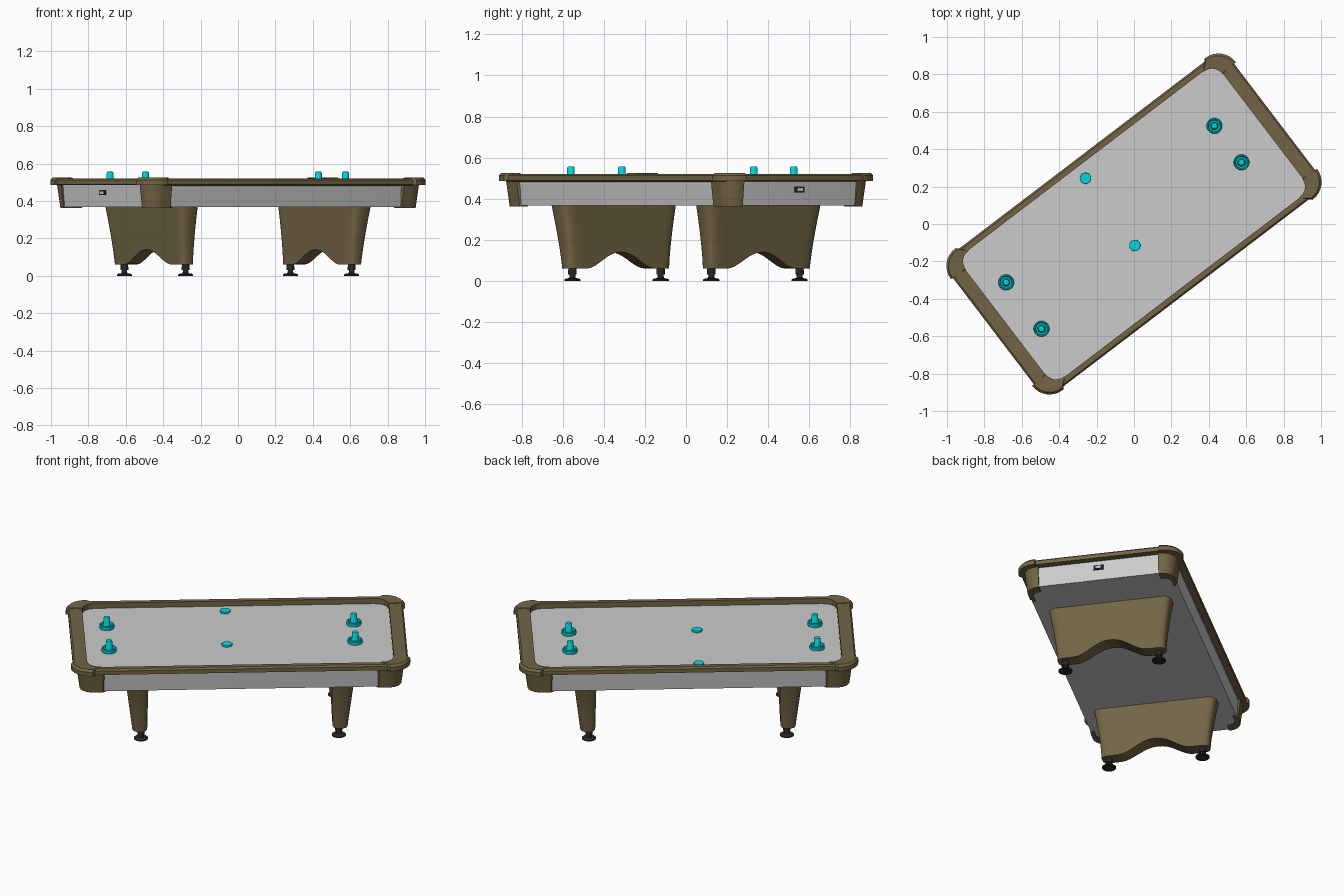
import bpy, bmesh, math
from mathutils import Matrix, Vector

if "Cube" in bpy.data.objects:
    bpy.data.objects.remove(bpy.data.objects["Cube"])

ROT = Matrix.Rotation(math.radians(37.3), 4, 'Z')   # table sits diagonally


def material(name, rgb):
    m = bpy.data.materials.new(name)
    m.diffuse_color = (*rgb, 1)
    m.use_nodes = True
    m.node_tree.nodes["Principled BSDF"].inputs["Base Color"].default_value = m.diffuse_color
    return m


BROWN = material("brown", (0.17, 0.13, 0.06))
CYAN = material("cyan", (0.0, 0.68, 0.73))
DARK = material("dark", (0.02, 0.02, 0.025))


def loft(name, rings, mat=None, cap=True, cyclic=False, angle=30):
    """Skin closed rings of equal length; ends are filled with strips."""
    bm = bmesh.new()
    vs = [[bm.verts.new(ROT @ Vector(p)) for p in r] for r in rings]
    n = len(rings[0])
    for k in range(len(vs) if cyclic else len(vs) - 1):
        a, b = vs[k], vs[(k + 1) % len(vs)]
        for i in range(n):
            j = (i + 1) % n
            bm.faces.new((a[i], a[j], b[j], b[i]))
    if cap:
        for r in (vs[0], vs[-1]):
            for i in range(n // 2 - 1):
                bm.faces.new((r[i], r[i + 1], r[n - 2 - i], r[n - 1 - i]))
    bmesh.ops.recalc_face_normals(bm, faces=bm.faces)
    me = bpy.data.meshes.new(name)
    bm.to_mesh(me)
    bm.free()
    ob = bpy.data.objects.new(name, me)
    bpy.context.collection.objects.link(ob)
    if mat:
        me.materials.append(mat)
    bpy.ops.object.select_all(action='DESELECT')
    ob.select_set(True)
    bpy.context.view_layer.objects.active = ob
    bpy.ops.object.shade_smooth_by_angle(angle=math.radians(angle))
    return ob


def arc(cu, cv, r, a0, n=8):
    return [(cu + r * math.cos(a0 + math.pi / 2 * i / n),
             cv + r * math.sin(a0 + math.pi / 2 * i / n)) for i in range(n + 1)]


def rounded(hu, hv, r, z):
    pts = []
    for k, (su, sv) in enumerate([(1, 1), (-1, 1), (-1, -1), (1, -1)]):
        pts += arc(su * (hu - r), sv * (hv - r), r, k * math.pi / 2)
    return [(u, v, z) for u, v in pts]


def lathe(name, u, v, profile, mat, n=24):
    loft(name, [[(u + r * math.cos(2 * math.pi * i / n), v + r * math.sin(2 * math.pi * i / n), z)
                 for i in range(n)] for r, z in profile], mat)


def box(name, u0, u1, v0, v1, z0, z1, mat=None):
    loft(name, [[(u0, v0, z), (u1, v0, z), (u1, v1, z), (u0, v1, z)] for z in (z0, z1)], mat)


# Cabinet, playing surface and top rail
loft("cabinet", [rounded(0.902, 0.420, 0.06, 0.368), rounded(0.912, 0.430, 0.06, 0.4875)])
loft("playing_surface", [rounded(0.870, 0.430, 0.07, 0.47), rounded(0.870, 0.430, 0.07, 0.489)])
loft("top_rail", [rounded(0.945, 0.462, 0.11, 0.488), rounded(0.945, 0.462, 0.11, 0.512),
                  rounded(0.936, 0.453, 0.10, 0.521), rounded(0.865, 0.425, 0.07, 0.521),
                  rounded(0.865, 0.425, 0.07, 0.480)], BROWN, cap=False, cyclic=True)


# Corner pieces: rail cap above, tapered corner post below
def corner_path(hu, hv, r, z, su, sv, ext_u=0.0, ext_v=0.0):
    p = arc(hu - r, hv - r, r, 0)
    p = [(hu, hv - r - ext_v)] + p + [(hu - r - ext_u, hv)]
    return [(su * u, sv * v, z) for u, v in p]


for su in (1, -1):
    for sv in (1, -1):
        rail = [corner_path(*q, su, sv, 0.005, 0.002) for q in
                [(0.957, 0.475, 0.115, 0.486), (0.957, 0.475, 0.115, 0.512), (0.945, 0.463, 0.103, 0.5245),
                 (0.868, 0.428, 0.07, 0.5245), (0.862, 0.422, 0.068, 0.5225), (0.862, 0.422, 0.068, 0.484)]]
        loft("corner_rail_cap", list(zip(*rail)), BROWN)
        post = [corner_path(*q, su, sv, 0.055, 0.005) for q in
                [(0.908, 0.425, 0.075, 0.363), (0.925, 0.442, 0.09, 0.488),
                 (0.85, 0.40, 0.05, 0.488), (0.85, 0.40, 0.05, 0.363)]]
        loft("corner_post", list(zip(*[[p for p in q] for q in post])), BROWN)

# Pedestal legs: flared slabs with an arched lower edge
S = [-1, -0.98, -0.94, -0.88, -0.78] + [-0.68 + 0.085 * i for i in range(17)] + [0.78, 0.88, 0.94, 0.98, 1]
ROUND = {1: 0.45, 0.98: 0.72, 0.94: 0.9}


def leg_ring(t, side):
    front, back = [], []
    for s in S:
        a = min(abs(s) / 0.68, 1)
        zb = 0.06 + 0.08 * (0.5 + 0.5 * math.cos(math.pi * a ** 1.1))
        z = zb + (0.368 - zb) * t
        h = (z - 0.06) / 0.308
        v = s * (0.31 + 0.042 * h ** 1.4)
        outer, inner = 0.607 + 0.038 * h, 0.517 + 0.006 * (1 - h)
        mid, half = (outer + inner) / 2, (outer - inner) / 2 * ROUND.get(abs(s), 1)
        front.append((side * (mid + half), v, z))
        back.append((side * (mid - half), v, z))
    return front + back[::-1]


for side in (1, -1):
    loft("pedestal_leg", [leg_ring(i / 6, side) for i in range(7)], BROWN)
    # Levelling feet
    for v in (-0.27, 0.27):
        lathe("levelling_foot", side * 0.558, v,
              [(0.04, 0), (0.04, 0.006), (0.034, 0.011), (0.016, 0.014), (0.014, 0.03),
               (0.021, 0.032), (0.021, 0.045), (0.018, 0.085)], DARK, 16)
    # Small return slot in each end panel
    for w, h, d, name, mat in ((0.028, 0.014, 0.914, "slot_frame", DARK), (0.017, 0.007, 0.917, "slot_plate", None)):
        a, b = sorted((side * 0.88, side * d))
        box(name, a, b, -w, w, 0.445 - h, 0.445 + h, mat)

# Strikers and pucks
for u, v in ((0.66, 0.157), (0.657, -0.086), (-0.733, 0.166), (-0.733, -0.146)):
    lathe("striker", u, v, [(0.041, 0.489), (0.042, 0.493), (0.042, 0.508), (0.039, 0.512), (0.034, 0.512),
                            (0.030, 0.503), (0.022, 0.503), (0.019, 0.510), (0.0185, 0.550),
                            (0.015, 0.556), (0.009, 0.558)], CYAN)
for u, v in ((-0.058, 0.352), (-0.066, -0.094)):
    lathe("puck", u, v, [(0.029, 0.489), (0.030, 0.491), (0.030, 0.497), (0.029, 0.499)], CYAN)
